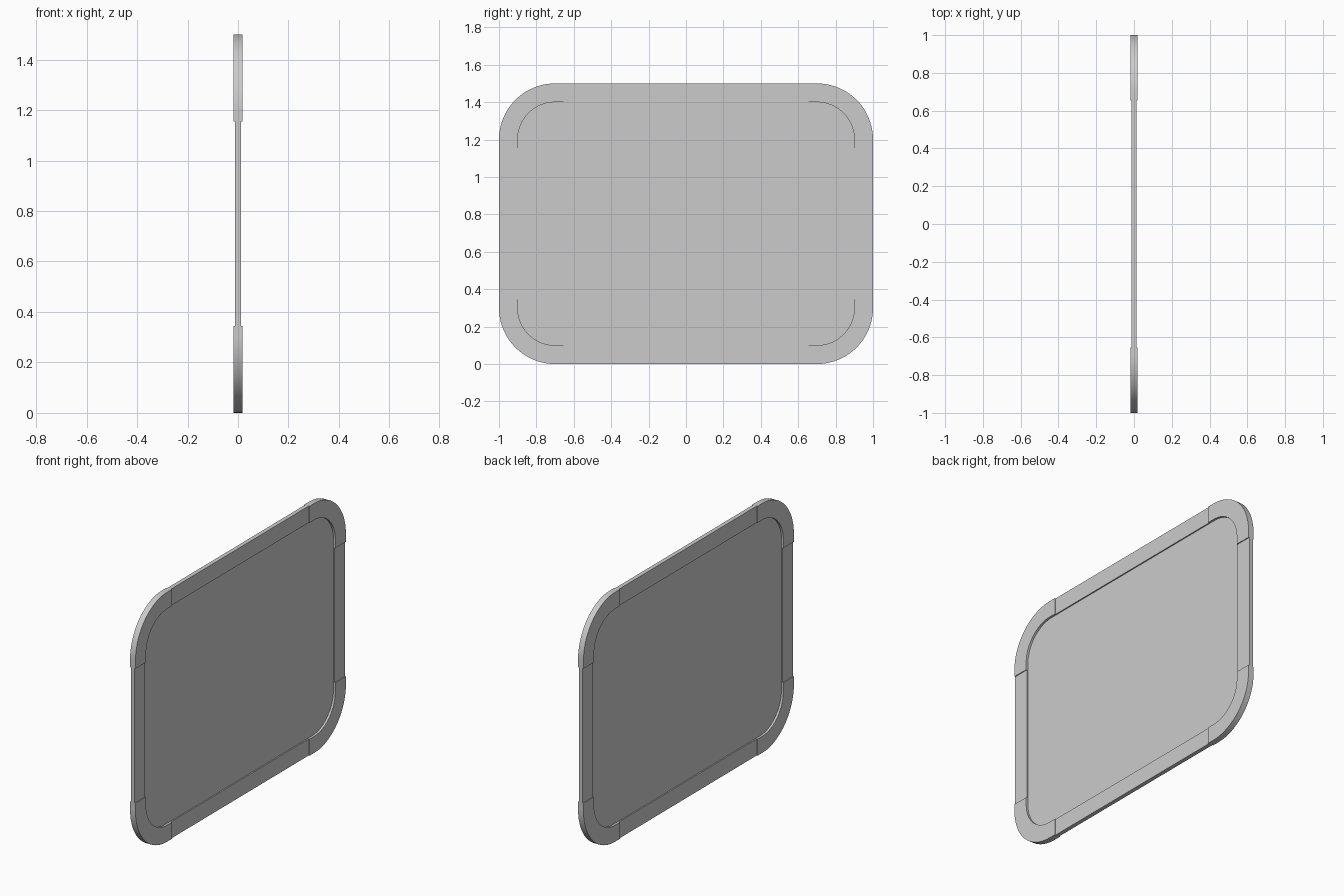
import bpy, bmesh
from math import sin, cos, pi

if "Cube" in bpy.data.objects:
    bpy.data.objects.remove(bpy.data.objects["Cube"])

CY, RO, RI = 0.7, 0.3, 0.2      # arc centre, outer and inner radius
ZMID, CZ = 0.75, 0.45           # board mid height, arc centre offset from it


def extrude_outline(name, pts, half):
    """Extrude a closed (y, z) outline symmetrically along x."""
    bm = bmesh.new()
    face = bm.faces.new([bm.verts.new((-half, y, z + ZMID)) for y, z in pts])
    geo = bmesh.ops.extrude_face_region(bm, geom=[face])["geom"]
    bmesh.ops.translate(bm, vec=(2 * half, 0, 0),
                        verts=[g for g in geo if isinstance(g, bmesh.types.BMVert)])
    bmesh.ops.recalc_face_normals(bm, faces=bm.faces)
    mesh = bpy.data.meshes.new(name)
    bm.to_mesh(mesh)
    bm.free()
    ob = bpy.data.objects.new(name, mesh)
    bpy.context.collection.objects.link(ob)
    bpy.context.view_layer.objects.active = ob
    ob.select_set(True)
    bpy.ops.object.shade_smooth_by_angle()
    ob.select_set(False)
    return ob


def arc(r, n=20):
    return [(CY + r * cos(i * pi / 2 / n), CZ + r * sin(i * pi / 2 / n)) for i in range(n + 1)]


# writing panel, edges tucked into the frame
q = arc(RI + 0.02)
outline = (q + [(-y, z) for y, z in reversed(q)] + [(-y, -z) for y, z in q]
           + [(y, -z) for y, z in reversed(q)])
extrude_outline("panel", outline, 0.005)

# straight rails
for s, side in ((1, "right"), (-1, "left")):
    extrude_outline("side_rail_" + side,
                    [(s * 0.9, -CZ), (s, -CZ), (s, CZ), (s * 0.9, CZ)], 0.0125)
for s, side in ((1, "top"), (-1, "bottom")):
    extrude_outline("rail_" + side,
                    [(-CY, s * 0.65), (CY, s * 0.65), (CY, s * 0.75), (-CY, s * 0.75)], 0.0125)

# thicker corner caps with short straight sleeves over the rails
e = 0.045
cap = ([(CY + RO, CZ - e)] + arc(RO) + [(CY - e, CZ + RO), (CY - e, CZ + RI)]
       + arc(RI)[::-1] + [(CY + RI, CZ - e)])
for sy, ny in ((1, "right"), (-1, "left")):
    for sz, nz in ((1, "top"), (-1, "bottom")):
        extrude_outline(f"corner_{nz}_{ny}", [(sy * y, sz * z) for y, z in cap], 0.018)
